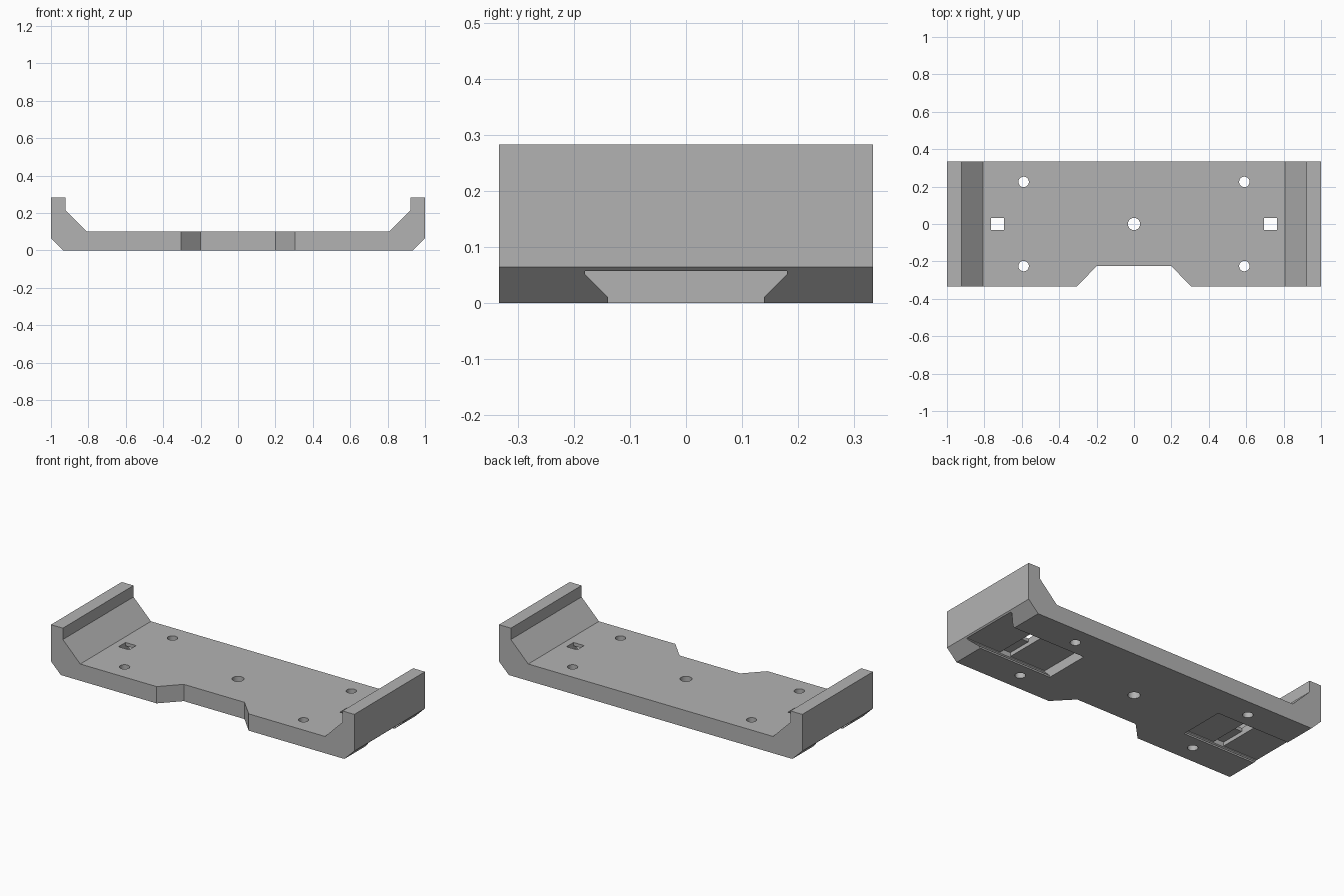
import bpy
import bmesh
from mathutils import Matrix, Vector

cube = bpy.data.objects.get("Cube")
if cube:
    bpy.data.objects.remove(cube, do_unlink=True)

grey = bpy.data.materials.new("plain grey")
grey.use_nodes = True
colour = (0.45, 0.45, 0.45, 1)
grey.diffuse_color = colour
grey.node_tree.nodes["Principled BSDF"].inputs["Base Color"].default_value = colour


def prism(name, outline, axis, start, end):
    """Extrude a 2D outline along one axis."""
    place = {"x": lambda a, b: (start, a, b),
             "y": lambda a, b: (a, start, b),
             "z": lambda a, b: (a, b, start)}[axis]
    shift = Vector([(end - start) * (axis == k) for k in "xyz"])
    bm = bmesh.new()
    face = bm.faces.new([bm.verts.new(place(a, b)) for a, b in outline])
    extruded = bmesh.ops.extrude_face_region(bm, geom=[face], use_keep_orig=True)
    moved = [g for g in extruded["geom"] if isinstance(g, bmesh.types.BMVert)]
    bmesh.ops.translate(bm, verts=moved, vec=shift)
    bmesh.ops.recalc_face_normals(bm, faces=bm.faces)
    return to_object(name, bm)


def cylinder(name, x, y, radius):
    bm = bmesh.new()
    bmesh.ops.create_cone(bm, cap_ends=True, segments=32, radius1=radius,
                          radius2=radius, depth=1, matrix=Matrix.Translation((x, y, 0)))
    return to_object(name, bm)


def to_object(name, bm):
    mesh = bpy.data.meshes.new(name)
    bm.to_mesh(mesh)
    bm.free()
    mesh.materials.append(grey)
    obj = bpy.data.objects.new(name, mesh)
    bpy.context.collection.objects.link(obj)
    return obj


def mirrored(half):
    return half + [(-a, b) for a, b in reversed(half)]


def rect(a0, a1, b0, b1):
    return [(a0, b0), (a1, b0), (a1, b1), (a0, b1)]


# Bracket: a plate with upturned, chamfered ends
depth = 0.333
profile = mirrored([(0.935, 0), (1, 0.064), (1, 0.283), (0.922, 0.283),
                    (0.922, 0.215), (0.807, 0.1)])
bracket = prism("bracket", profile, "y", -depth, depth)

# Tapered notch in the front edge
notch = mirrored([(0.4, -0.433), (0.2, -0.225)])
cutters = [prism("front_notch", notch, "z", -0.1, 0.2)]

# Round screw holes
cutters.append(cylinder("centre_hole", 0, 0, 0.033))
for x in (-0.59, 0.59):
    for y in (-0.225, 0.225):
        cutters.append(cylinder("screw_hole", x, y, 0.028))

# Dovetail slots underneath, each with a cross groove and a square hole
dovetail = mirrored([(0.139, -0.05), (0.139, 0.01), (0.18, 0.051), (0.18, 0.057)])
for side in (-1, 1):
    near, far = side * 0.695, side * 0.765
    cutters.append(prism("dovetail_slot", dovetail, "x", side * 0.46, side * 1.1))
    cutters.append(prism("cross_groove", rect(near, far, -0.18, 0.18), "z", 0.054, 0.08))
    cutters.append(prism("square_hole", rect(near, far, -0.033, 0.033), "z", 0.07, 0.2))

for cutter in cutters:
    cut = bracket.modifiers.new(cutter.name, "BOOLEAN")
    cut.operation = "DIFFERENCE"
    cut.solver = "EXACT"
    cut.object = cutter

# Bake the cuts, then drop the cutters
bpy.context.view_layer.update()
evaluated = bracket.evaluated_get(bpy.context.evaluated_depsgraph_get())
finished = bpy.data.meshes.new_from_object(evaluated)
bracket.modifiers.clear()
bracket.data = finished
for cutter in cutters:
    bpy.data.objects.remove(cutter, do_unlink=True)

bpy.ops.object.select_all(action="DESELECT")
bracket.select_set(True)
bpy.context.view_layer.objects.active = bracket
bpy.ops.object.shade_smooth_by_angle(angle=0.5)
